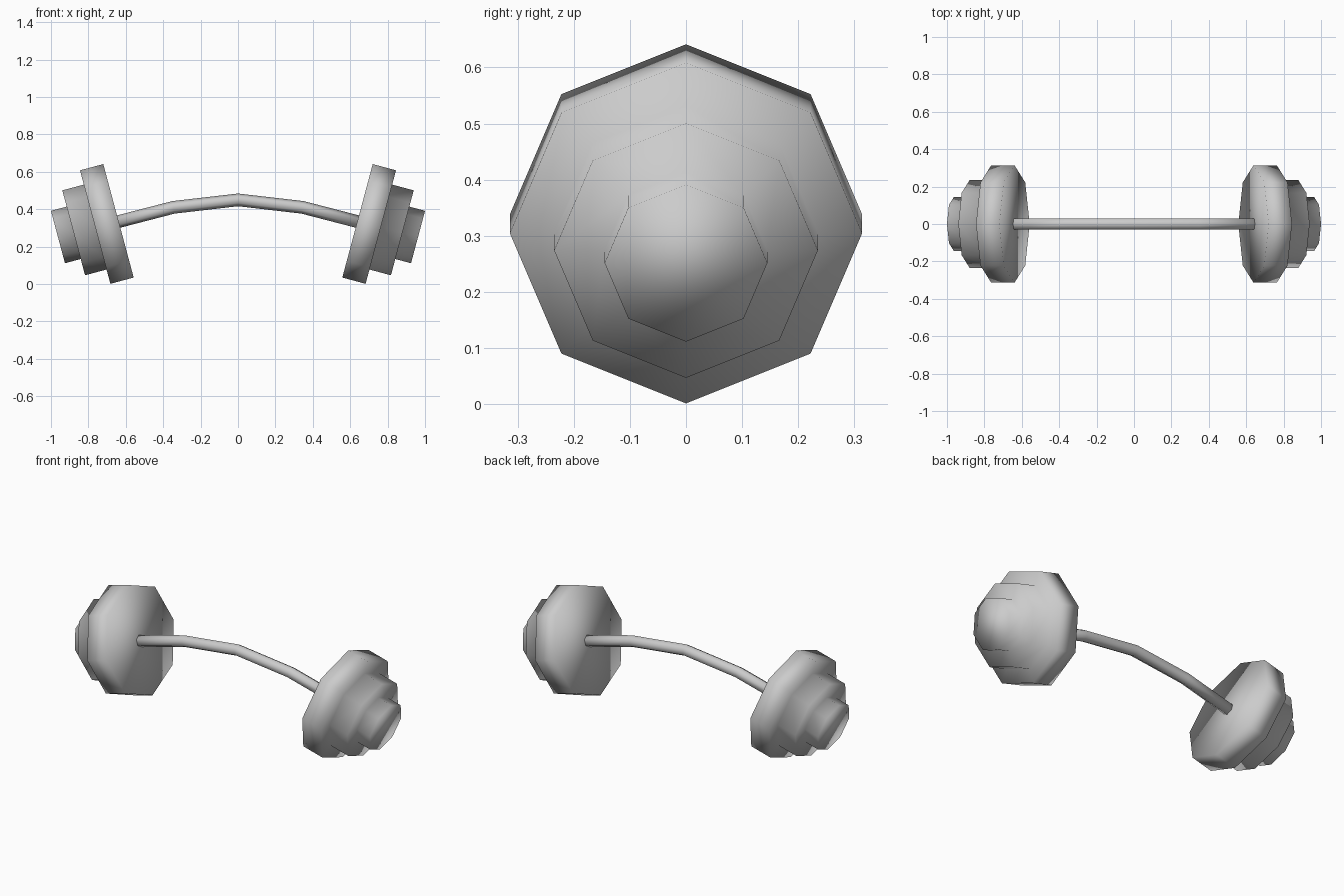
import bpy
import bmesh
from math import sin, cos, pi, radians
from mathutils import Vector

cube = bpy.data.objects.get("Cube")
if cube:
    bpy.data.objects.remove(cube, do_unlink=True)

# Single grey for every part
GREY = (0.6, 0.6, 0.6, 1.0)
grey = bpy.data.materials.new("plain grey")
grey.use_nodes = True
grey.diffuse_color = GREY
grey.node_tree.nodes["Principled BSDF"].inputs["Base Color"].default_value = GREY


def loft(name, rings, sides):
    """Skin a smooth tube through rings of (x, z, radius, downward tilt)."""
    bm = bmesh.new()
    loops = []
    for x, z, r, tilt in rings:
        up, side = Vector((sin(tilt), 0, cos(tilt))), Vector((0, 1, 0))
        angles = [2 * pi * i / sides for i in range(sides)]
        loops.append([bm.verts.new(Vector((x, 0, z)) + r * (cos(a) * up + sin(a) * side))
                      for a in angles])
    for a, b in zip(loops, loops[1:]):
        for i in range(sides):
            j = (i + 1) % sides
            bm.faces.new((a[i], a[j], b[j], b[i]))
    bm.faces.new(loops[0])
    bm.faces.new(loops[-1])
    bmesh.ops.recalc_face_normals(bm, faces=bm.faces)
    for f in bm.faces:
        f.smooth = True
    mesh = bpy.data.meshes.new(name)
    bm.to_mesh(mesh)
    bm.free()
    mesh.materials.append(grey)
    obj = bpy.data.objects.new(name, mesh)
    bpy.context.collection.objects.link(obj)
    return obj


TILT = radians(15)

# Stepped weights: (distance along the axis, radius), from the bar outwards
steps = [(0, 0.314), (0.129, 0.314), (0.129, 0.235),
         (0.248, 0.235), (0.248, 0.145), (0.335, 0.145)]
for name, s in (("left_weight", 1), ("right_weight", -1)):
    loft(name, [(s * (0.639 + d * cos(TILT)), 0.338 - d * sin(TILT), r, s * TILT)
                for d, r in steps], 8)

# Bent hexagonal bar, drooping to both ends
half = [(0.345, 0.41, radians(10.8)), (0.65, 0.331, TILT)]
path = [(-x, z, -t) for x, z, t in reversed(half)] + [(0, 0.45, 0)] + half
loft("bar", [(x, z, 0.034, t) for x, z, t in path], 6)
